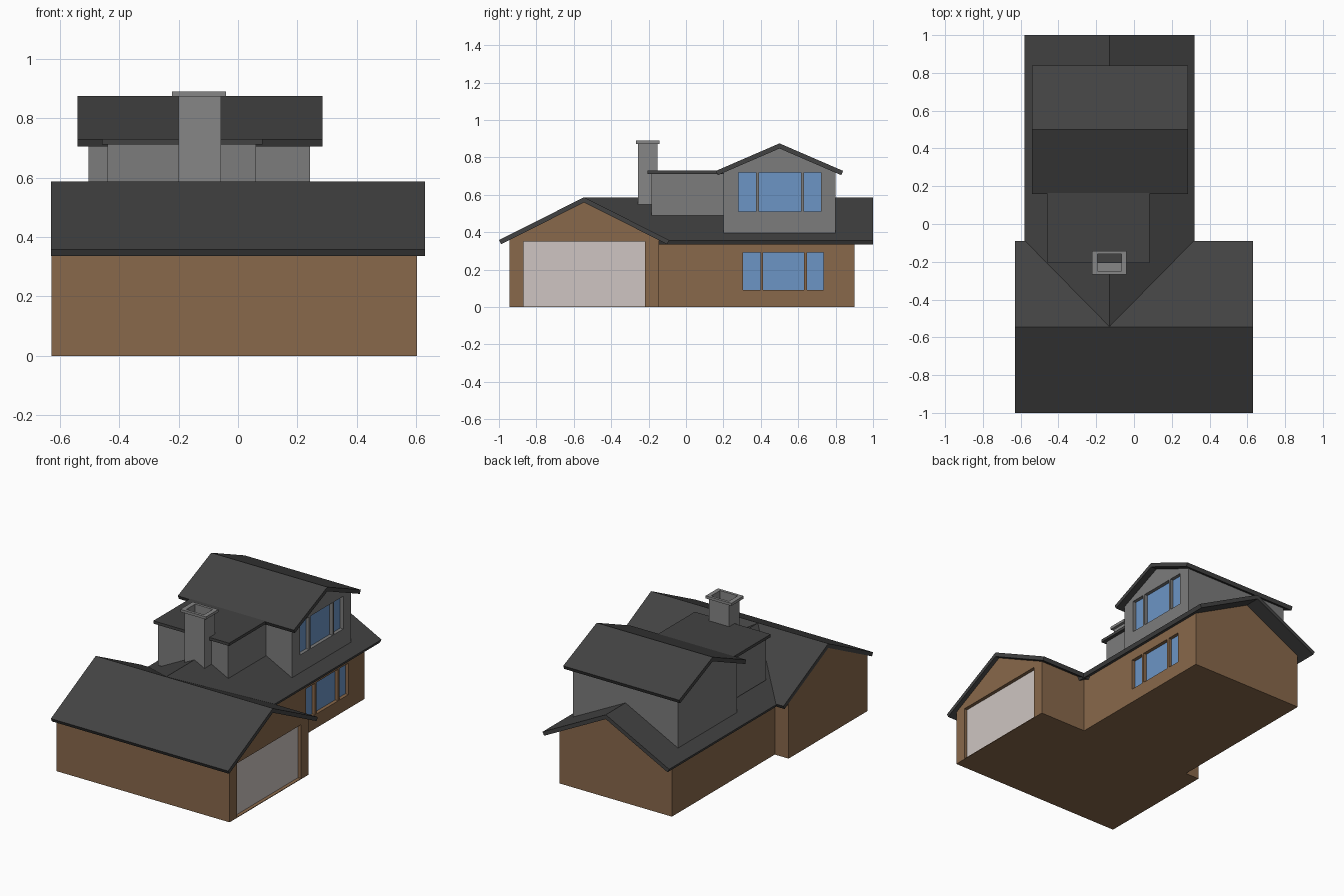
import bpy, bmesh, math

if "Cube" in bpy.data.objects:
    bpy.data.objects.remove(bpy.data.objects["Cube"])

def material(name, rgb):
    m = bpy.data.materials.new(name)
    m.diffuse_color = (*rgb, 1)
    m.use_nodes = True
    m.node_tree.nodes["Principled BSDF"].inputs["Base Color"].default_value = m.diffuse_color
    return m

BROWN = material("brown_wall", (0.25, 0.14, 0.07))
GREY = material("grey_wall", (0.20, 0.20, 0.20))
ROOF = material("dark_roof", (0.055, 0.055, 0.055))
TRIM = material("chimney_grey", (0.24, 0.24, 0.24))
GLASS = material("blue_glass", (0.15, 0.30, 0.56))
DOOR = material("pale_door", (0.62, 0.56, 0.54))

def prism(name, profile, a, b, axis, mat):
    """Extrude a (horizontal, z) profile along the x or y axis from a to b."""
    bm = bmesh.new()
    pt = (lambda u, z, t: (t, u, z)) if axis == 'x' else (lambda u, z, t: (u, t, z))
    ends = [[bm.verts.new(pt(u, z, t)) for u, z in profile] for t in (a, b)]
    for end in ends:
        bm.faces.new(end)
    n = len(profile)
    for i in range(n):
        j = (i + 1) % n
        bm.faces.new((ends[0][i], ends[0][j], ends[1][j], ends[1][i]))
    bmesh.ops.recalc_face_normals(bm, faces=bm.faces)
    me = bpy.data.meshes.new(name)
    bm.to_mesh(me)
    bm.free()
    ob = bpy.data.objects.new(name, me)
    bpy.context.collection.objects.link(ob)
    me.materials.append(mat)
    return ob

def box(name, x, y, z, mat):
    return prism(name, [(y[0], z[0]), (y[1], z[0]), (y[1], z[1]), (y[0], z[1])],
                 x[0], x[1], 'x', mat)

def cut(ob, cutter):
    """Subtract the cutter, then remove it."""
    m = ob.modifiers.new("opening", 'BOOLEAN')
    m.operation, m.solver, m.object = 'DIFFERENCE', 'EXACT', cutter
    cutter.hide_render = True
    bpy.context.view_layer.objects.active = ob
    bpy.ops.object.modifier_apply(modifier=m.name)
    bpy.data.objects.remove(cutter)

def roof_and_walls(name, axis, mid, wall, half, ridge, eave, roof_span, wall_span, mat, base=0.0, t=0.025):
    """Gable roof slab with square-cut eaves, plus gabled walls fitted under it."""
    ang = math.atan2(ridge - eave, half)
    dx, dz, top = t * math.sin(ang), t * math.cos(ang), ridge - t / math.cos(ang)
    prism(name + "_roof", [(mid - half, eave), (mid, ridge), (mid + half, eave),
          (mid + half - dx, eave - dz), (mid, top), (mid - half + dx, eave - dz)],
          *roof_span, axis, ROOF)
    side = top - wall * math.tan(ang)
    return prism(name + "_walls", [(mid - wall, base), (mid + wall, base), (mid + wall, side),
                 (mid, top), (mid - wall, side)], *wall_span, axis, mat)

def opening(walls, name, face, y, z, mat):
    """Recessed panel in a wall facing +x."""
    cut(walls, box("cutter", (face - 0.03, face + 0.05), y, z, walls.data.materials[0]))
    box(name, (face - 0.031, face - 0.022), y, z, mat)

# Garage wing, main wing and upper storey
garage = roof_and_walls("garage", 'x', -0.545, 0.40, 0.455, 0.587, 0.358,
                        (-0.63, 0.63), (-0.628, 0.602), BROWN)
main = roof_and_walls("main_house", 'y', -0.13, 0.40, 0.45, 0.586, 0.356,
                      (-0.545, 1.0), (-0.5, 0.90), BROWN)
upper = roof_and_walls("upper_storey", 'x', 0.50, 0.30, 0.34, 0.875, 0.728,
                       (-0.54, 0.285), (-0.503, 0.243), GREY, base=0.36)

# Garage door and windows
opening(garage, "garage_door", 0.602, (-0.87, -0.22), (0.004, 0.35), DOOR)
for i, y in enumerate([(0.305, 0.397), (0.412, 0.632), (0.647, 0.735)]):
    opening(main, f"lower_window_{i}", 0.27, y, (0.09, 0.292), GLASS)
for i, y in enumerate([(0.28, 0.375), (0.39, 0.615), (0.63, 0.722)]):
    opening(upper, f"upper_window_{i}", 0.243, y, (0.51, 0.72), GLASS)

# Flat-roofed dormer
box("dormer_walls", (-0.44, 0.06), (-0.185, 0.22), (0.44, 0.715), GREY)
box("dormer_roof", (-0.457, 0.082), (-0.207, 0.22), (0.712, 0.73), ROOF)

# Hollow chimney with projecting rim
shaft = box("chimney", (-0.20, -0.058), (-0.257, -0.153), (0.50, 0.875), TRIM)
rim = box("chimney_rim", (-0.222, -0.04), (-0.268, -0.143), (0.873, 0.89), TRIM)
for part in (shaft, rim):
    cut(part, box("cutter", (-0.193, -0.067), (-0.25, -0.16), (0.60, 1.0), TRIM))
